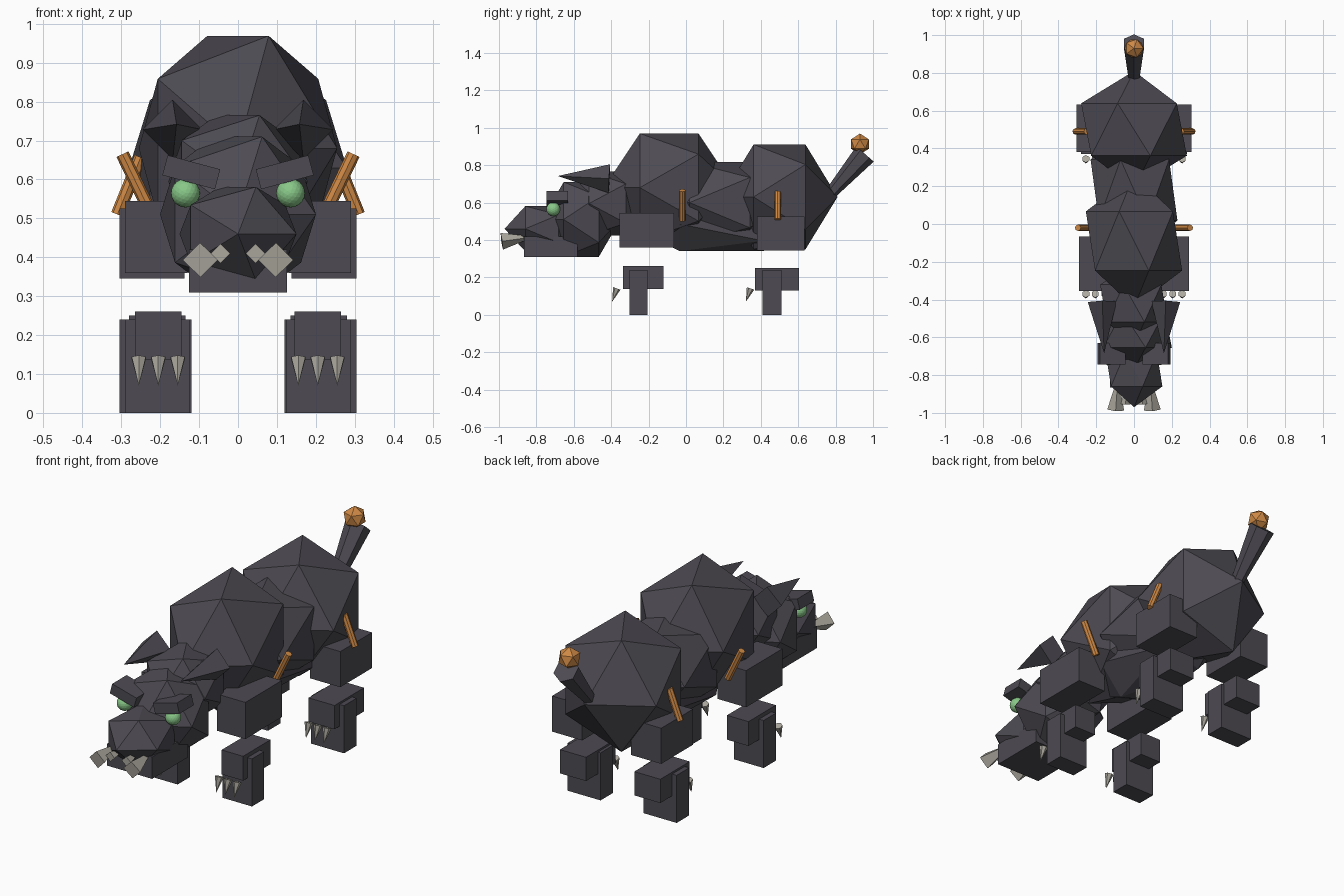
import bpy, bmesh, math
from mathutils import Matrix, Vector

if "Cube" in bpy.data.objects:
    bpy.data.objects.remove(bpy.data.objects["Cube"])


def material(name, color):
    m = bpy.data.materials.new(name)
    m.diffuse_color = (*color, 1)
    m.use_nodes = True
    m.node_tree.nodes["Principled BSDF"].inputs["Base Color"].default_value = m.diffuse_color
    return m


HIDE = material("dark_hide", (0.075, 0.07, 0.085))
BONE = material("bone", (0.42, 0.40, 0.35))
ORANGE = material("orange", (0.62, 0.25, 0.06))
GREEN = material("green", (0.25, 0.58, 0.25))


def finish(name, bm, mat):
    bmesh.ops.recalc_face_normals(bm, faces=bm.faces)
    me = bpy.data.meshes.new(name)
    bm.to_mesh(me)
    bm.free()
    me.materials.append(mat)
    ob = bpy.data.objects.new(name, me)
    bpy.context.collection.objects.link(ob)
    return ob


def ico(name, center, radii, mat=HIDE, sub=1, lying=True):
    """Faceted ellipsoid; lying puts its poles along y."""
    bm = bmesh.new()
    rot = Matrix.Rotation(math.pi / 2, 4, 'X') if lying else Matrix()
    m = Matrix.Translation(center) @ Matrix.Diagonal((*radii, 1)) @ rot
    bmesh.ops.create_icosphere(bm, subdivisions=sub, radius=1, matrix=m)
    return finish(name, bm, mat)


def box(name, x, y, z, tilt=0, mat=HIDE):
    """Box from (min, max) ranges, tilted about y."""
    c = [(a + b) / 2 for a, b in (x, y, z)]
    s = [b - a for a, b in (x, y, z)]
    bm = bmesh.new()
    m = Matrix.Translation(c) @ Matrix.Rotation(tilt, 4, 'Y') @ Matrix.Diagonal((*s, 1))
    bmesh.ops.create_cube(bm, size=1, matrix=m)
    return finish(name, bm, mat)


def cone(name, p0, p1, r0, r1, sides, mat):
    """Tapered rod from p0 to p1."""
    p0, p1 = Vector(p0), Vector(p1)
    d = p1 - p0
    bm = bmesh.new()
    m = Matrix.Translation((p0 + p1) / 2) @ d.to_track_quat('Z', 'Y').to_matrix().to_4x4()
    bmesh.ops.create_cone(bm, cap_ends=True, segments=sides, radius1=max(r0, 1e-4),
                          radius2=max(r1, 1e-4), depth=d.length, matrix=m)
    bmesh.ops.remove_doubles(bm, verts=bm.verts, dist=0.0005)
    return finish(name, bm, mat)


def span(s, a, b):
    return tuple(sorted((s * a, s * b)))


# Torso and head masses
ico("chest", (0, -0.09, 0.68), (0.285, 0.35, 0.34))
ico("hips", (0, 0.50, 0.63), (0.313, 0.31, 0.33))
ico("waist", (0, 0.18, 0.60), (0.257, 0.36, 0.255))
ico("belly", (0, 0.19, 0.485), (0.20, 0.50, 0.17))
ico("neck", (0, -0.42, 0.595), (0.20, 0.22, 0.20))
ico("head", (0, -0.56, 0.51), (0.224, 0.21, 0.235))
ico("snout", (0, -0.77, 0.46), (0.168, 0.20, 0.142))
box("jaw", (-0.126, 0.126), (-0.865, -0.58), (0.31, 0.42))

# Tail and its ball
cone("tail", (0, 0.73, 0.60), (0, 0.957, 0.86), 0.025, 0.062, 6, HIDE)
ico("tail_ball", (0, 0.93, 0.913), (0.056, 0.056, 0.056), ORANGE, lying=False)

for side, s in (("right", 1), ("left", -1)):
    # Face
    ico(f"{side}_eye", (s * 0.135, -0.71, 0.565), (0.037,) * 3, GREEN, sub=3)
    box(f"{side}_brow", span(s, 0.05, 0.19), (-0.745, -0.63), (0.592, 0.645),
        tilt=-s * math.radians(15))
    cone(f"{side}_ear", (s * 0.168, -0.41, 0.728), (s * 0.158, -0.685, 0.742),
         0.077, 0, 4, HIDE)
    cone(f"{side}_tusk", (s * 0.085, -0.81, 0.418), (s * 0.097, -0.985, 0.393),
         0, 0.045, 4, BONE)
    cone(f"{side}_fang", (s * 0.035, -0.82, 0.415), (s * 0.045, -0.955, 0.41),
         0, 0.025, 4, BONE)

    # Thighs, shins and paws
    box(f"{side}_front_thigh", span(s, 0.13, 0.29), (-0.355, -0.065), (0.36, 0.545))
    box(f"{side}_hind_thigh", span(s, 0.137, 0.305), (0.38, 0.633), (0.345, 0.525))
    box(f"{side}_front_shin", span(s, 0.125, 0.29), (-0.303, -0.205), (0, 0.24))
    box(f"{side}_hind_shin", span(s, 0.12, 0.305), (0.41, 0.51), (0, 0.24))
    box(f"{side}_front_paw", span(s, 0.145, 0.265), (-0.338, -0.12), (0.137, 0.26))
    box(f"{side}_hind_paw", span(s, 0.135, 0.28), (0.37, 0.605), (0.13, 0.25))

    # Claws
    for end, y in (("front", -0.37), ("hind", 0.345)):
        for i in range(3):
            x = s * (0.155 + 0.05 * i)
            cone(f"{side}_{end}_claw_{i + 1}", (x, y, 0.141), (x, y - 0.025, 0.07),
                 0.021, 0, 6, BONE)

    # Orange side bars
    cone(f"{side}_front_bar", (s * 0.22, -0.02, 0.505), (s * 0.297, -0.02, 0.665),
         0.017, 0.017, 8, ORANGE)
    cone(f"{side}_hind_bar", (s * 0.31, 0.49, 0.51), (s * 0.25, 0.49, 0.657),
         0.017, 0.017, 8, ORANGE)
